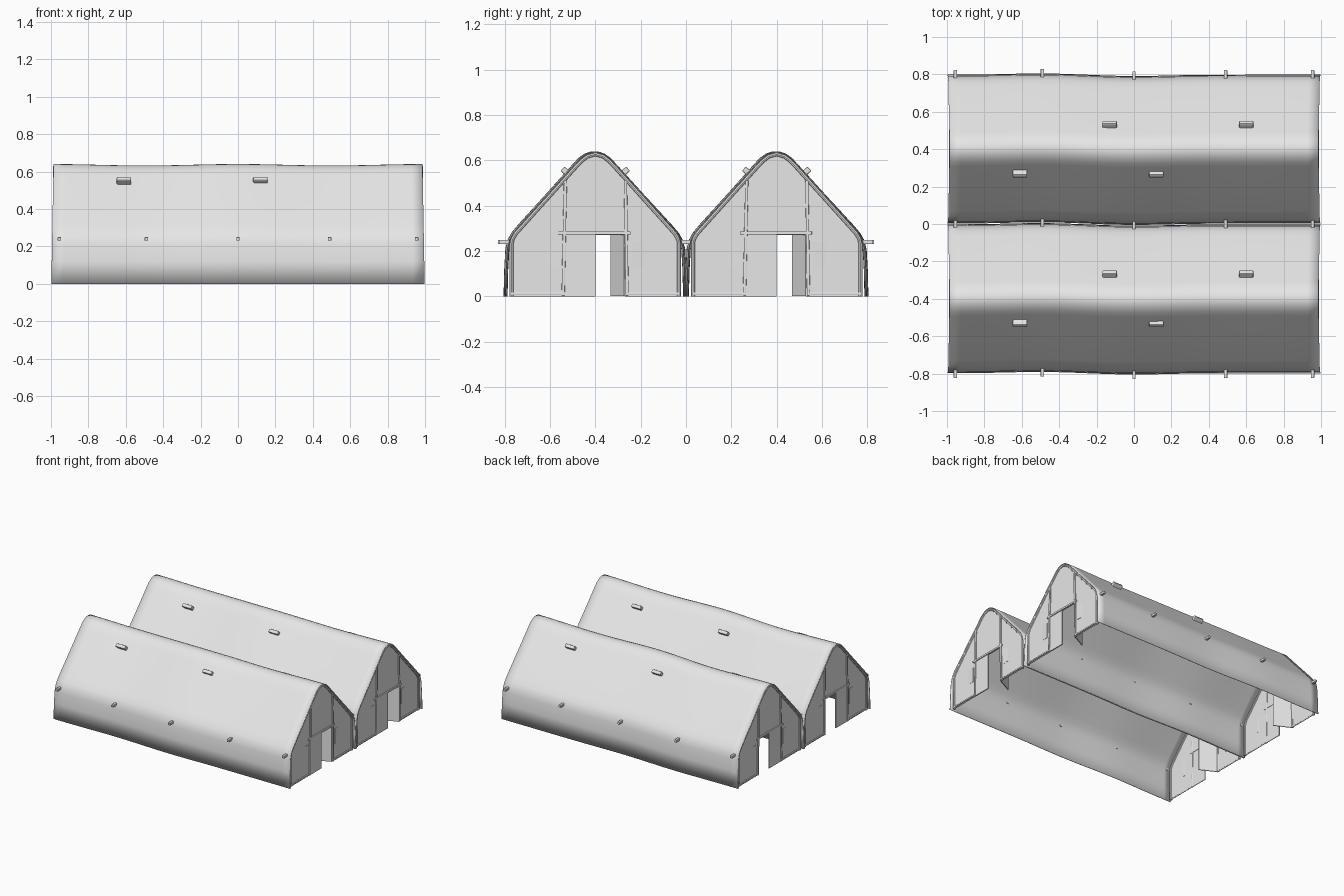
import bpy, bmesh, math
from mathutils import Vector, Matrix

cube = bpy.data.objects.get("Cube")
if cube:
    bpy.data.objects.remove(cube, do_unlink=True)

grey = bpy.data.materials.new("light_grey")
grey.use_nodes = True
colour = (0.8, 0.8, 0.8, 1)
grey.diffuse_color = colour
grey.node_tree.nodes["Principled BSDF"].inputs["Base Color"].default_value = colour

HALL = 0.4        # distance of each hall's ridge line from the centre
END = 0.98        # gable plane


def make(name, bm, smooth=False, thickness=0):
    bmesh.ops.recalc_face_normals(bm, faces=bm.faces)
    mesh = bpy.data.meshes.new(name)
    bm.to_mesh(mesh)
    bm.free()
    mesh.materials.append(grey)
    ob = bpy.data.objects.new(name, mesh)
    bpy.context.collection.objects.link(ob)
    if thickness:
        mod = ob.modifiers.new("thickness", 'SOLIDIFY')
        mod.thickness = thickness
        mod.offset = 0
    if smooth:
        bpy.ops.object.select_all(action='DESELECT')
        ob.select_set(True)
        bpy.context.view_layer.objects.active = ob
        bpy.ops.object.shade_smooth_by_angle(angle=math.radians(40))
    return ob


def box(name, centre, size, rot=(0, 0, 0), bevel=0):
    bm = bmesh.new()
    bmesh.ops.create_cube(bm, size=1)
    bmesh.ops.scale(bm, vec=size, verts=bm.verts)
    if bevel:
        bmesh.ops.bevel(bm, geom=bm.edges[:], offset=bevel, segments=2,
                        affect='EDGES', profile=0.5)
    for axis, angle in zip("XYZ", rot):
        bmesh.ops.rotate(bm, verts=bm.verts, matrix=Matrix.Rotation(angle, 3, axis))
    bmesh.ops.translate(bm, vec=centre, verts=bm.verts)
    return make(name, bm)


def beam(name, a, b, width):
    """Square bar between two points in a gable plane."""
    a, b = Vector(a), Vector(b)
    d = b - a
    return box(name, (a + b) / 2, (width, d.length + width, width),
               (math.atan2(d.z, d.y), 0, 0), 0.002)


def mirrored(half):
    return half + [(-y, z) for y, z in reversed(half[:-1])]


# Half profiles, from the ground to the ridge
cover_profile = mirrored([(-.396, 0), (-.393, .12), (-.388, .21), (-.378, .25),
                          (-.36, .282), (-.33, .318), (-.2, .461), (-.09, .584),
                          (-.066, .61), (-.04, .628), (-.018, .636), (0, .638)])
frame_profile = mirrored([(-.369, 0), (-.369, .235), (-.364, .255), (-.35, .278),
                          (-.085, .572), (-.06, .598), (-.035, .617), (0, .627)])


def sway(x):
    bump = lambda c: math.exp(-((x - c) / 0.25) ** 2)
    return 0.007 * (bump(-0.5) - bump(0))


def sag(x):
    return 0.004 * (math.cos(2 * math.pi * x) - 1)


def cover(y0):
    """Thin stretched sheet, gently wavy along its length."""
    bm = bmesh.new()
    steps = 32
    rows = []
    for i in range(steps + 1):
        t = 2 * i / steps - 1
        row = []
        for y, z in cover_profile:
            x = t * (0.998 - 0.018 * z)
            row.append(bm.verts.new((x, y0 + y + sway(x), z + sag(x) * z / 0.64)))
        rows.append(row)
    for r, s in zip(rows, rows[1:]):
        for j in range(len(r) - 1):
            bm.faces.new((r[j], r[j + 1], s[j + 1], s[j]))
    make("roof_cover", bm, True, 0.004)


def arch(y0, x, radius=0.009, sides=8):
    """Tube swept round the edge of a gable."""
    bm = bmesh.new()
    pts = [Vector((x, y0 + y, z)) for y, z in frame_profile]
    rings = []
    for i, p in enumerate(pts):
        d = (pts[min(i + 1, len(pts) - 1)] - pts[max(i - 1, 0)]).normalized()
        out = Vector((0, -d.z, d.y))
        rings.append([bm.verts.new(p + radius * (
            out * math.cos(2 * math.pi * k / sides)
            + Vector((1, 0, 0)) * math.sin(2 * math.pi * k / sides)))
            for k in range(sides)])
    for r, s in zip(rings, rings[1:]):
        for k in range(sides):
            n = (k + 1) % sides
            bm.faces.new((r[k], r[n], s[n], s[k]))
    bm.faces.new(rings[0])
    bm.faces.new(rings[-1])
    make("gable_arch_frame", bm, True)


def gable(y0, s):
    x = s * END
    # Wall sheet with an open doorway on one side of the middle
    bm = bmesh.new()
    outline = frame_profile + [(.13, 0), (.13, .27), (0, .27), (0, 0)]
    bm.faces.new([bm.verts.new((x, y0 + y, z)) for y, z in outline])
    make("gable_wall", bm, thickness=0.004)
    arch(y0, x)

    # Door posts, header and ground rails
    xf = x + s * 0.003
    for name, a, b, w in (("left_post", (-.142, .01), (-.132, .505), .014),
                          ("right_post", (.14, .01), (.133, .505), .014),
                          ("door_header", (-.155, .28), (.148, .28), .014),
                          ("left_ground_rail", (-.369, .012), (-.142, .012), .012),
                          ("right_ground_rail", (.14, .012), (.369, .012), .012)):
        beam(name, (xf, y0 + a[0], a[1]), (xf, y0 + b[0], b[1]), w)

    # Closed leaf, and the other leaf swung inwards about the right post
    box("closed_door_leaf", (x + s * .002, y0 - .069, .137), (.006, .136, .27))
    angle = math.radians(63)
    half = Vector((-s * math.sin(angle), -math.cos(angle), 0)) * 0.066
    box("open_door_leaf", Vector((x, y0 + .13, .137)) + half,
        (.006, .132, .268), (0, 0, -s * angle))

    # Slightly tilted hatches beside the doorway
    for side, name in ((-1, "left_hatch"), (1, "right_hatch")):
        box(name, (x + s * .001, y0 + side * .2, .183), (.004, .075, .115),
            (0, 0, side * s * math.radians(4)))


def fittings(y0):
    # Roof vents, staggered on the two slopes
    for side, places in ((-1, (-.61, .12)), (1, (-.13, .6))):
        for x in places:
            box("roof_vent", (x, y0 + side * .13, .55), (.078, .026, .04),
                (-side * math.radians(48), 0, 0), .006)
    # Side pegs at the shoulder
    for side in (-1, 1):
        for x in (-.955, -.49, 0, .49, .955):
            box("side_peg", (x, y0 + side * .4 + sway(x), .24),
                (.018, .046, .018), bevel=.002)


for y0 in (-HALL, HALL):
    cover(y0)
    fittings(y0)
    for s in (-1, 1):
        gable(y0, s)
